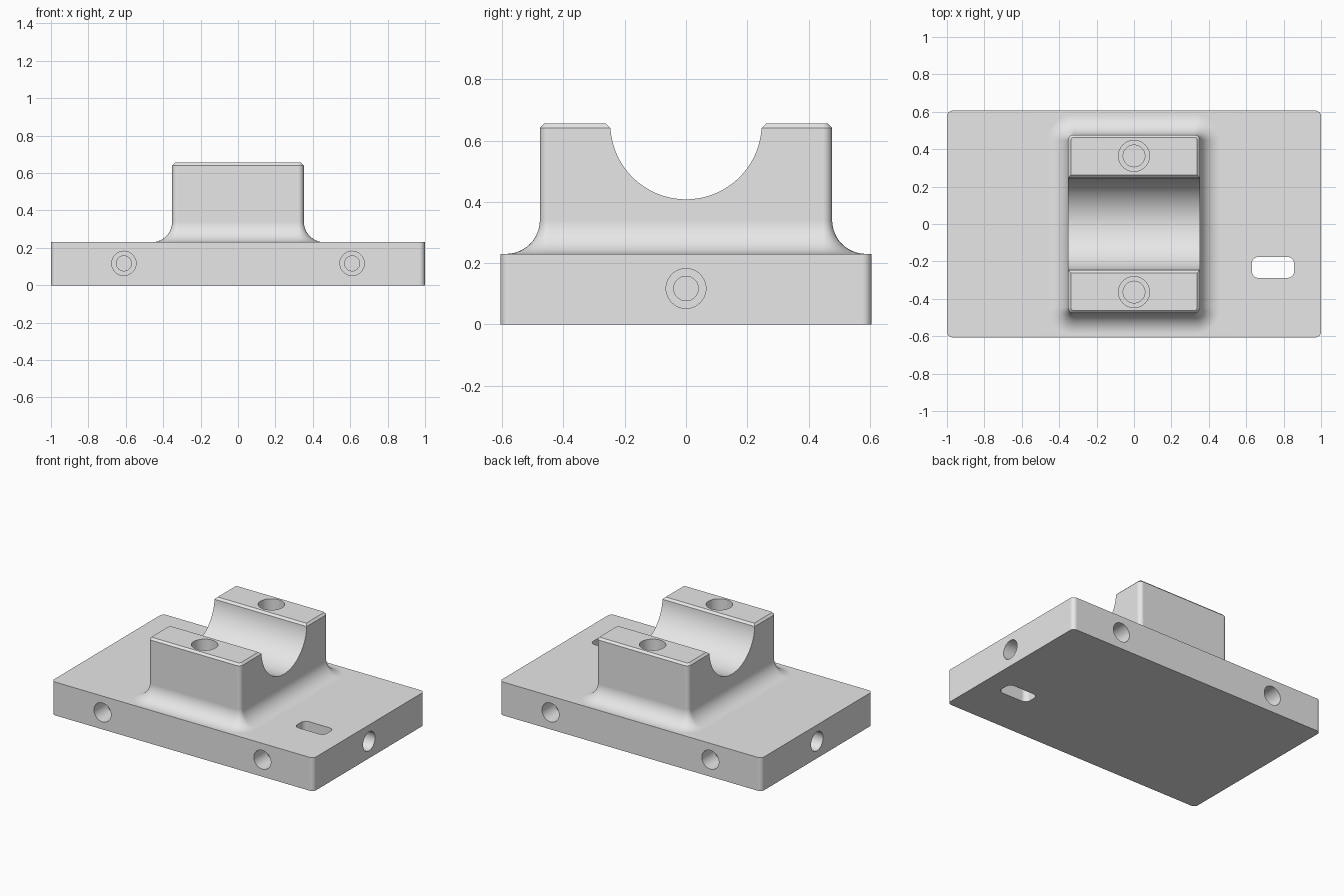
import bpy
import bmesh
from math import sin, cos, pi, asin, radians
from mathutils import Vector

if "Cube" in bpy.data.objects:
    bpy.data.objects.remove(bpy.data.objects["Cube"], do_unlink=True)

grey = bpy.data.materials.new("plain grey")
grey.use_nodes = True
grey.diffuse_color = (0.8, 0.8, 0.8, 1)
grey.node_tree.nodes["Principled BSDF"].inputs["Base Color"].default_value = grey.diffuse_color


def loft(name, rings):
    """Closed solid skinned through rings with equal vertex counts."""
    bm = bmesh.new()
    loops = [[bm.verts.new(p) for p in ring] for ring in rings]
    n = len(loops[0])
    for a, b in zip(loops, loops[1:]):
        for i in range(n):
            j = (i + 1) % n
            bm.faces.new((a[i], a[j], b[j], b[i]))
    bm.faces.new(loops[0][::-1])
    bm.faces.new(loops[-1])
    bmesh.ops.recalc_face_normals(bm, faces=bm.faces)
    mesh = bpy.data.meshes.new(name)
    bm.to_mesh(mesh)
    bm.free()
    mesh.materials.append(grey)
    obj = bpy.data.objects.new(name, mesh)
    bpy.context.collection.objects.link(obj)
    return obj


def rounded_rect(hx, hy, r, z, cx=0, cy=0, steps=8):
    """Ring of points around a rectangle with rounded corners."""
    ring = []
    for k, (sx, sy) in enumerate(((1, 1), (-1, 1), (-1, -1), (1, -1))):
        for i in range(steps + 1):
            a = (k + i / steps) * pi / 2
            ring.append(Vector((cx + sx * (hx - r) + r * cos(a),
                                cy + sy * (hy - r) + r * sin(a), z)))
    return ring


def stepped_hole(mouth, inward, r_out, r_in, d_out, d_in, n=48):
    """Cutter for a wide bore followed by a narrow blind bore."""
    turn = Vector((0, 0, 1)).rotation_difference(Vector(inward))
    rings = []
    for r, d in ((r_out, -0.05), (r_out, d_out), (r_in, d_out), (r_in, d_in)):
        rings.append([Vector(mouth) + turn @ Vector((r * cos(2 * pi * i / n), r * sin(2 * pi * i / n), d))
                      for i in range(n)])
    return loft("hole_cutter", rings)


# Main sizes
PLATE_X, PLATE_Y, PLATE_Z = 1.0, 0.606, 0.23
BOSS_X, BOSS_Y, TOP = 0.352, 0.477, 0.655
FILLET, CORNER, CHAMFER = 0.11, 0.03, 0.014

# Plate, flared fillet and upright block as one skin
rings = [rounded_rect(PLATE_X, PLATE_Y, CORNER, z) for z in (0, PLATE_Z)]
for i in range(13):
    a = i / 12 * pi / 2
    out = FILLET * (1 - sin(a))
    rings.append(rounded_rect(BOSS_X + out, BOSS_Y + out, CORNER + out,
                              PLATE_Z + FILLET * (1 - cos(a))))
rings.append(rounded_rect(BOSS_X, BOSS_Y, CORNER, TOP - CHAMFER))
rings.append(rounded_rect(BOSS_X - CHAMFER, BOSS_Y - CHAMFER, CORNER - CHAMFER, TOP))
body = loft("saddle_block", rings)

# Round saddle channel with chamfered lips
R = 0.247
lip = asin(CHAMFER / R)
profile = [(R + CHAMFER, TOP + 0.2), (R + CHAMFER, TOP)]
for i in range(65):
    a = -lip - (pi - 2 * lip) * i / 64
    profile.append((R * cos(a), TOP + R * sin(a)))
profile += [(-R - CHAMFER, TOP), (-R - CHAMFER, TOP + 0.2)]
cutters = [loft("saddle_cutter", [[Vector((x, y, z)) for y, z in profile] for x in (-0.6, 0.6)])]

# Slot through the plate
cutters.append(loft("slot_cutter", [rounded_rect(0.113, 0.056, 0.035, z, 0.743, -0.232)
                                    for z in (-0.1, PLATE_Z + 0.1)]))

# Bolt holes: block tops, plate ends, plate long sides
for s in (-1, 1):
    cutters.append(stepped_hole((0, s * 0.364, TOP), (0, 0, -1), 0.083, 0.058, 0.25, 0.36))
    cutters.append(stepped_hole((s * PLATE_X, 0, 0.117), (-s, 0, 0), 0.065, 0.04, 0.14, 0.25))
    for x in (-0.61, 0.61):
        cutters.append(stepped_hole((x, s * PLATE_Y, 0.117), (0, -s, 0), 0.065, 0.04, 0.14, 0.25))

# Apply the cuts
bpy.ops.object.select_all(action='DESELECT')
body.select_set(True)
bpy.context.view_layer.objects.active = body
for cutter in cutters:
    mod = body.modifiers.new("cut", 'BOOLEAN')
    mod.operation = 'DIFFERENCE'
    mod.solver = 'EXACT'
    mod.object = cutter
    bpy.ops.object.modifier_apply(modifier=mod.name)
    bpy.data.objects.remove(cutter, do_unlink=True)

# Smooth curved faces, keep edges crisp and large faces flat
bpy.ops.object.shade_smooth_by_angle(angle=radians(30))
weighted = body.modifiers.new("flat_faces", 'WEIGHTED_NORMAL')
weighted.keep_sharp = True
